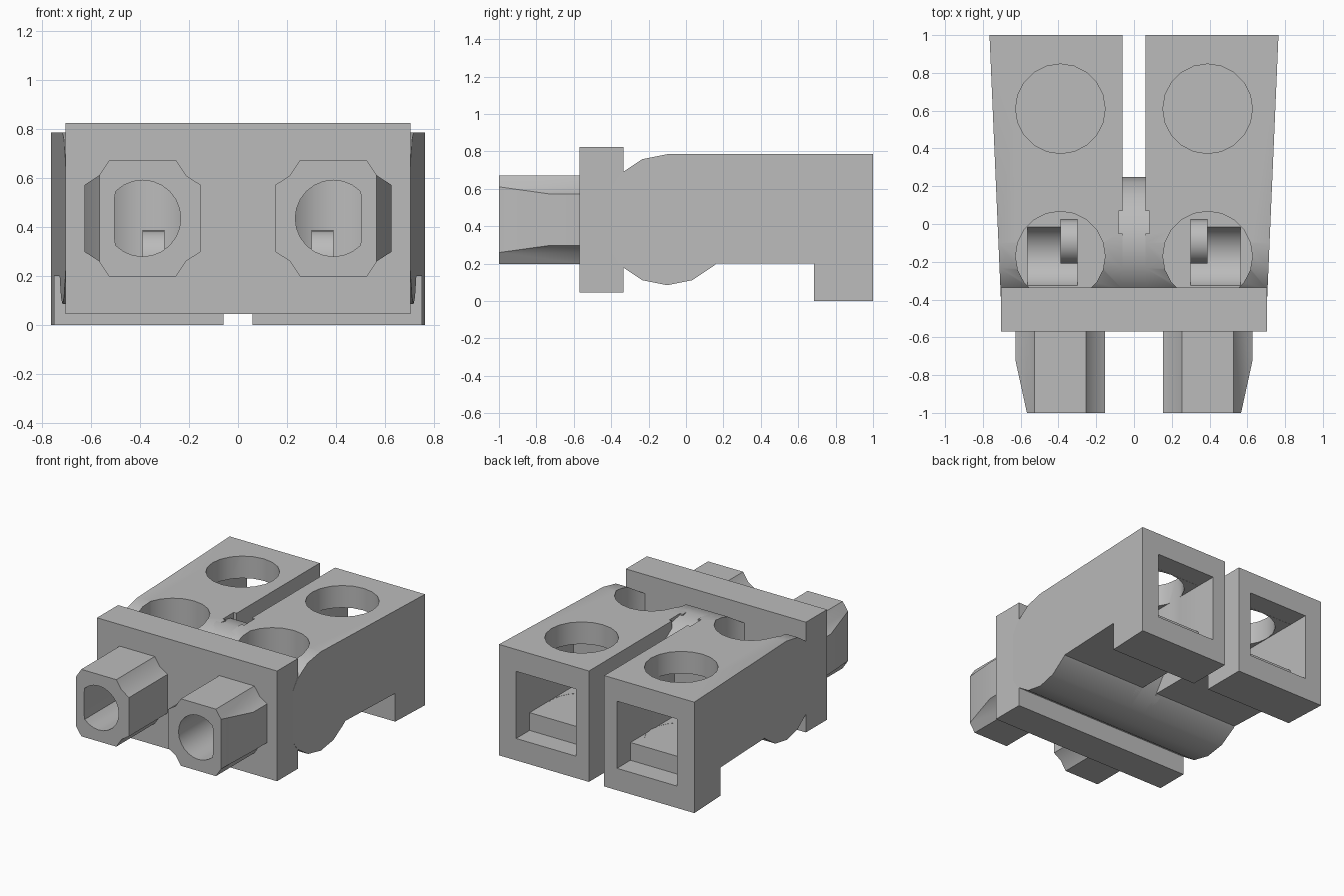
import bpy, bmesh, math

cube = bpy.data.objects.get("Cube")
if cube:
    bpy.data.objects.remove(cube, do_unlink=True)

# Single plastic colour
grey = bpy.data.materials.new("grey plastic")
grey.use_nodes = True
grey.diffuse_color = (0.5, 0.5, 0.5, 1)
grey.node_tree.nodes["Principled BSDF"].inputs["Base Color"].default_value = (0.5, 0.5, 0.5, 1)


def prism(name, pts, axis, a, b):
    """Extrude a 2D outline along an axis from a to b."""
    place = {"x": lambda p, t: (t, p[0], p[1]),
             "y": lambda p, t: (p[0], t, p[1]),
             "z": lambda p, t: (p[0], p[1], t)}[axis]
    bm = bmesh.new()
    ends = [[bm.verts.new(place(p, t)) for p in pts] for t in (a, b)]
    bm.faces.new(ends[0])
    bm.faces.new(ends[1])
    for i in range(len(pts)):
        j = (i + 1) % len(pts)
        bm.faces.new((ends[0][i], ends[0][j], ends[1][j], ends[1][i]))
    bmesh.ops.recalc_face_normals(bm, faces=bm.faces)
    me = bpy.data.meshes.new(name)
    bm.to_mesh(me)
    bm.free()
    me.materials.append(grey)
    ob = bpy.data.objects.new(name, me)
    bpy.context.collection.objects.link(ob)
    return ob


def circle(cx, cy, r, n):
    return [(cx + r * math.cos(2 * math.pi * i / n),
             cy + r * math.sin(2 * math.pi * i / n)) for i in range(n)]


def box(name, x0, x1, y0, y1, z0, z1):
    return prism(name, [(x0, y0), (x1, y0), (x1, y1), (x0, y1)], "z", z0, z1)


def mirror(ob):
    ob.modifiers.new("mirror", "MIRROR")


def cut(ob, cutters):
    for c in cutters:
        c.hide_render = True
        m = ob.modifiers.new("cut", "BOOLEAN")
        m.operation = "DIFFERENCE"
        m.solver = "EXACT"
        m.object = c


CX = 0.39                  # centre of each pole
BY, BZ, BR = -0.1, 0.435, 0.35   # hinge barrel

# Clamp arm: barrel front, straight body, rear foot
barrel = [(BY + BR * math.cos(math.radians(a)), BZ + BR * math.sin(math.radians(a)))
          for a in [90 + 22.5 * i for i in range(11)]]
arm = prism("clamp_arm", barrel + [(0.16, 0.2), (0.685, 0.2), (0.685, 0), (1, 0), (1, 0.785)],
            "x", 0.06, 0.765)
for v in arm.data.vertices:
    if v.co.x > 0.5:
        v.co.x -= 0.043 * (1 - v.co.y)

# Central barrel between the arms
core = prism("barrel_core", circle(BY, BZ, BR, 16), "x", -0.1, 0.1)

# Front plate
plate = box("front_plate", -0.705, 0.705, -0.57, -0.335, 0.045, 0.825)

# Nozzle: square with hollow corners, tapered on the outer side
corner = [(0.237, 0.137), (0.178, 0.175), (0.137, 0.237)]
outline = []
for sx, sz in ((1, 1), (-1, 1), (-1, -1), (1, -1)):
    part = corner if sx * sz > 0 else corner[::-1]
    outline += [(CX + sx * x, BZ + sz * z) for x, z in part]
nozzle = prism("nozzle", outline, "y", -1, -0.55)
taper = prism("taper_cutter", [(0.567, -1), (0.551, -1.1), (0.9, -1.1), (0.9, -0.72), (0.628, -0.72)],
              "z", 0, 1)

# Wire bore, flattened on the outer side
bore = prism("bore_cutter", [(min(x, 0.505), z) for x, z in circle(CX, BZ, 0.156, 24)],
             "y", -1.1, -0.17)
mirror(bore)

# Screw holes, rear sockets and seat inside each arm
rear_hole = prism("rear_hole_cutter", circle(CX, 0.61, 0.237, 20), "z", 0.28, 1)
front_hole = prism("front_hole_cutter", circle(CX, -0.17, 0.237, 20), "z", 0.27, 1)
mouth = box("mouth_cutter", 0.16, 0.63, 0.85, 1.1, 0.155, 0.63)
socket = box("socket_cutter", 0.161, 0.629, 0.36, 0.9, 0.281, 0.629)
seat = prism("seat_cutter", circle(-0.17, 0.33, 0.167, 24), "x", 0.3, 0.565)
notch = box("notch_cutter", 0, 0.083, -0.05, 0.07, 0.7, 1)

cut(arm, [rear_hole, front_hole, mouth, socket, seat, notch, bore])
cut(nozzle, [taper, bore])
cut(plate, [bore])

# Contact disc in each front hole
disc = prism("contact_disc", circle(-0.092, 0.27, 0.117, 24), "x", 0.3, 0.39)

for ob in (arm, nozzle, disc):
    mirror(ob)

# Bake the cuts and keep hard edges sharp
parts = [arm, core, plate, nozzle, disc]
bpy.ops.object.select_all(action="DESELECT")
for ob in parts:
    ob.select_set(True)
bpy.context.view_layer.objects.active = arm
bpy.ops.object.convert(target="MESH")
bpy.ops.object.shade_smooth_by_angle(angle=math.radians(28))
for c in (rear_hole, front_hole, mouth, socket, seat, notch, bore, taper):
    bpy.data.objects.remove(c, do_unlink=True)
